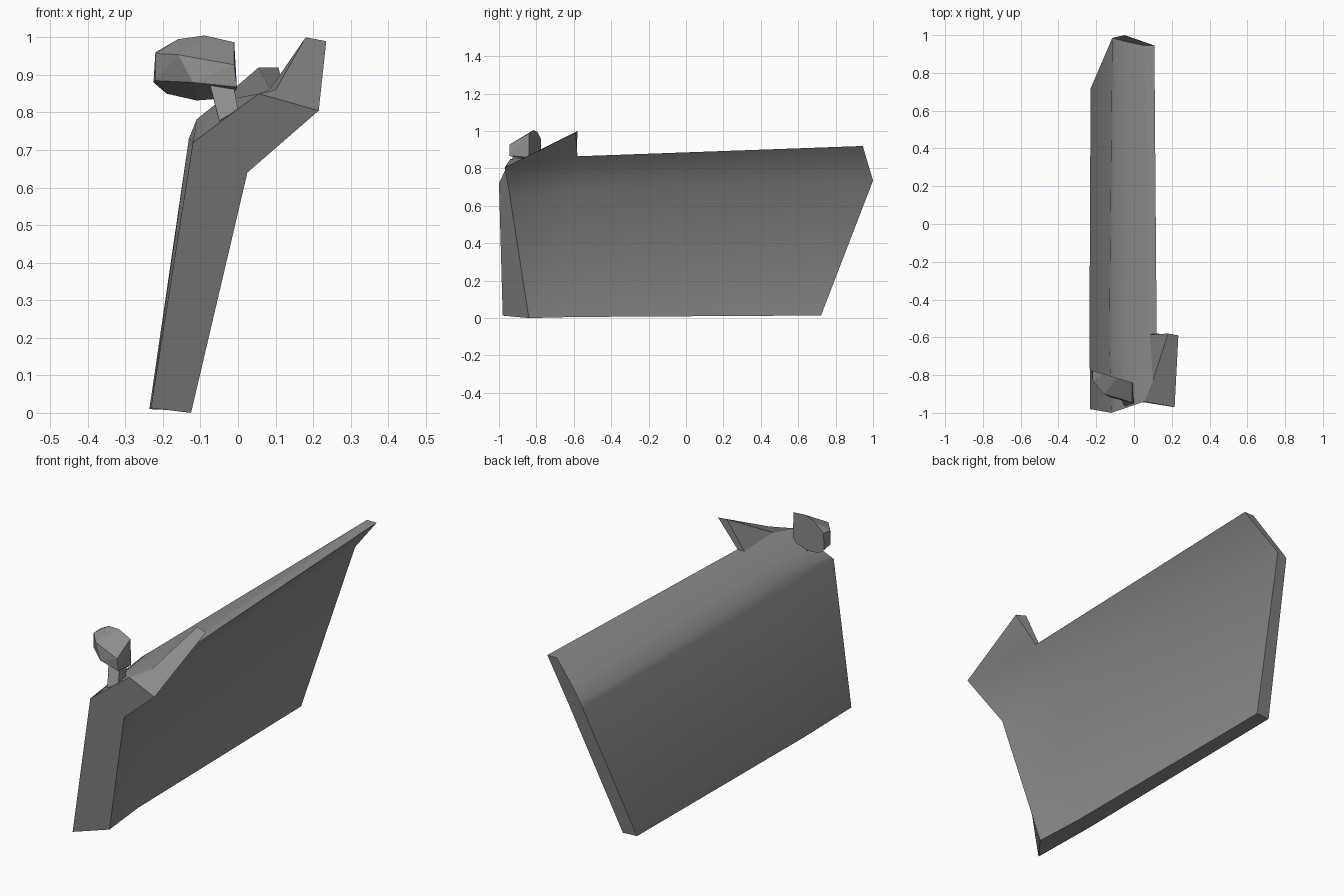
import bpy, bmesh

cube = bpy.data.objects.get("Cube")
if cube:
    bpy.data.objects.remove(cube, do_unlink=True)

grey = bpy.data.materials.new("panel_grey")
grey.use_nodes = True
colour = (0.27, 0.27, 0.27, 1)
grey.diffuse_color = colour
grey.node_tree.nodes["Principled BSDF"].inputs["Base Color"].default_value = colour


def finish(name, bm):
    """Turn a bmesh into a named object in the scene."""
    bmesh.ops.recalc_face_normals(bm, faces=bm.faces[:])
    mesh = bpy.data.meshes.new(name)
    bm.to_mesh(mesh)
    bm.free()
    mesh.materials.append(grey)
    obj = bpy.data.objects.new(name, mesh)
    bpy.context.collection.objects.link(obj)
    return obj


def hull(name, points):
    """Faceted solid wrapped around a few points."""
    bm = bmesh.new()
    for p in points:
        bm.verts.new(p)
    res = bmesh.ops.convex_hull(bm, input=bm.verts[:])
    loose = [v for v in bm.verts if not v.link_faces]
    bmesh.ops.delete(bm, geom=loose, context='VERTS')
    bmesh.ops.dissolve_limit(bm, angle_limit=0.1, verts=bm.verts[:], edges=bm.edges[:])
    return finish(name, bm)


# Door panel: outer and inner skins lofted through front, middle and back sections
bm = bmesh.new()


def section(*points):
    return [bm.verts.new(p) for p in points]


outer = [
    section((-.232, -.98, .013), (-.12, -1, .72), (-.10, -.993, .735),
            (-.05, -.976, .772), (.055, -.94, .85)),
    section((-.236, -.6, .01), (-.131, -.6, .73), (-.11, -.6, .782),
            (-.05, -.6, .83), (.085, -.585, .862)),
    section((-.23, .717, .015), (-.115, .985, .73), (-.10, .981, .752),
            (-.048, .967, .81), (.055, .945, .92)),
]
inner = [
    section((-.125, -.84, 0), (.025, -.94, .64), (.215, -.97, .805)),
    section((-.145, -.59, .006), (-.045, -.6, .69), (.12, -.58, .865)),
    section((-.155, .722, .014), (-.05, 1, .735), (.108, .945, .92)),
]
# Window corner: raised wedge at the front of the top edge
apex, tip_out, tip_in = section((.1, -.83, .86), (.18, -.58, 1), (.235, -.59, .99))

groups = {}


def face(group, *verts):
    groups[bm.faces.new(verts)] = group


for near, far in zip(outer, outer[1:]):
    for i in range(4):
        if near is outer[0] and i == 3:
            face("outer", near[3], near[4], apex, far[4], far[3])
        else:
            face("outer", near[i], near[i + 1], far[i + 1], far[i])
for near, far in zip(inner, inner[1:]):
    for i in range(2):
        face("inner", near[i], near[i + 1], far[i + 1], far[i])
for k in range(2):
    face("bottom", outer[k][0], inner[k][0], inner[k + 1][0], outer[k + 1][0])
face("front", *outer[0], *reversed(inner[0]))
face("back", *outer[2], *reversed(inner[2]))
face("top", outer[1][4], inner[1][2], inner[2][2], outer[2][4])
face("wedge_top", outer[0][4], inner[0][2], tip_in, tip_out, apex)
face("wedge_side", apex, tip_out, outer[1][4])
face("wedge_back", outer[1][4], tip_out, tip_in, inner[1][2])
face("inner", inner[0][2], tip_in, inner[1][2])

# Smooth inside each skin, sharp where two skins meet
for f in bm.faces:
    f.smooth = True
for e in bm.edges:
    e.smooth = len({groups[f] for f in e.link_faces}) == 1
finish("door_panel", bm)

# Mirror housing: flat glass side at the back, tapered shell towards the front
rim = [(-.225, .88), (-.22, .96), (-.16, .995), (-.09, 1.005), (-.01, .987),
       (-.004, .86), (-.03, .838), (-.11, .832), (-.19, .85)]
glass_side = [(x, -.842 - .3 * x, z) for x, z in rim]
shell = [(-.22, -.83, .957), (-.16, -.9, .954), (-.01, -.945, .927),
         (-.22, -.83, .885), (-.12, -.92, .88), (-.003, -.945, .868)]
hull("mirror_housing", glass_side + shell)

# Mirror arm: short tapered post down to the panel
hull("mirror_arm", [
    (-.05, -.965, .778), (0, -.95, .808), (-.05, -.89, .775), (0, -.89, .8),
    (-.075, -.92, .875), (-.012, -.92, .875), (-.075, -.865, .875), (-.012, -.865, .875)])
